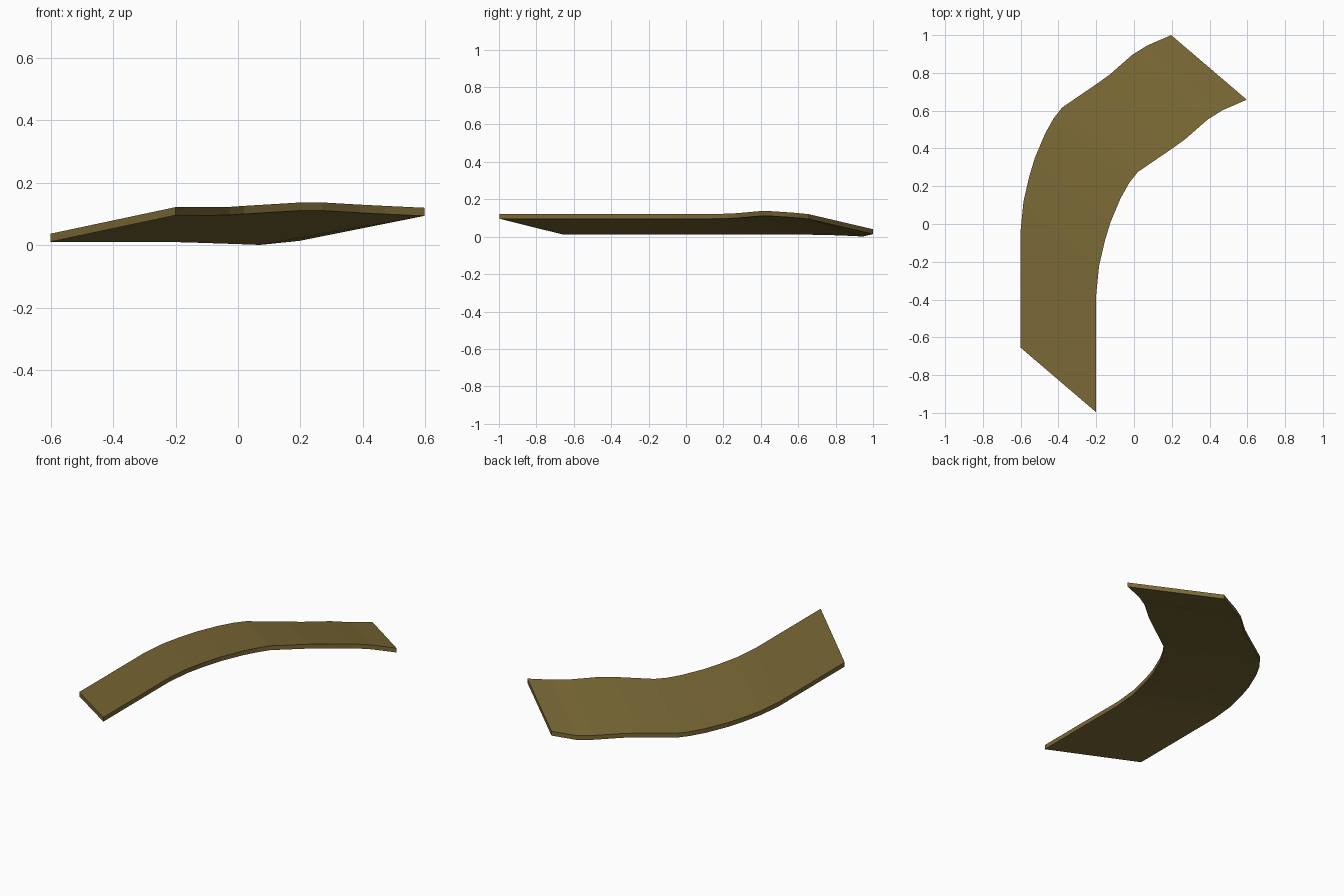
import bpy, bmesh

if "Cube" in bpy.data.objects:
    bpy.data.objects.remove(bpy.data.objects["Cube"])

THICK = 0.026
SHIFT = (0.4, -0.342)  # outer edge to inner edge, in plan

# Outer edge: x, y, bottom z of outer edge, bottom z of inner edge
PATH = [(-0.60, -0.655, .011, .096), (-0.60, -0.03, .011, .096), (-0.585, 0.12, .011, .096),
        (-0.555, 0.25, .011, .096), (-0.525, 0.35, .011, .096), (-0.47, 0.48, .011, .096),
        (-0.425, 0.56, .011, .097), (-0.38, 0.617, .011, .100), (-0.20, 0.74, .010, .111),
        (-0.13, 0.79, .008, .111), (-0.01, 0.895, .004, .104), (0.07, 0.945, .001, .100),
        (0.197, 1.0, .014, .094)]

# Curved, tilted strip: sweep a thin cross-section along the path
bm = bmesh.new()
rings = []
for x, y, zo, zi in PATH:
    xi, yi = x + SHIFT[0], y + SHIFT[1]
    rings.append([bm.verts.new(p) for p in (
        (x, y, zo), (xi, yi, zi), (xi, yi, zi + THICK), (x, y, zo + THICK))])
for a, b in zip(rings, rings[1:]):
    for i in range(4):
        j = (i + 1) % 4
        bm.faces.new((a[i], a[j], b[j], b[i]))
bm.faces.new(rings[0])
bm.faces.new(rings[-1])
bmesh.ops.recalc_face_normals(bm, faces=bm.faces)
mesh = bpy.data.meshes.new("curved_strip")
bm.to_mesh(mesh)
bm.free()

# Single olive brown colour
mat = bpy.data.materials.new("olive brown")
mat.diffuse_color = (0.19, 0.136, 0.035, 1)
mat.use_nodes = True
mat.node_tree.nodes["Principled BSDF"].inputs["Base Color"].default_value = mat.diffuse_color
mesh.materials.append(mat)
strip = bpy.data.objects.new("curved_strip", mesh)
bpy.context.collection.objects.link(strip)
